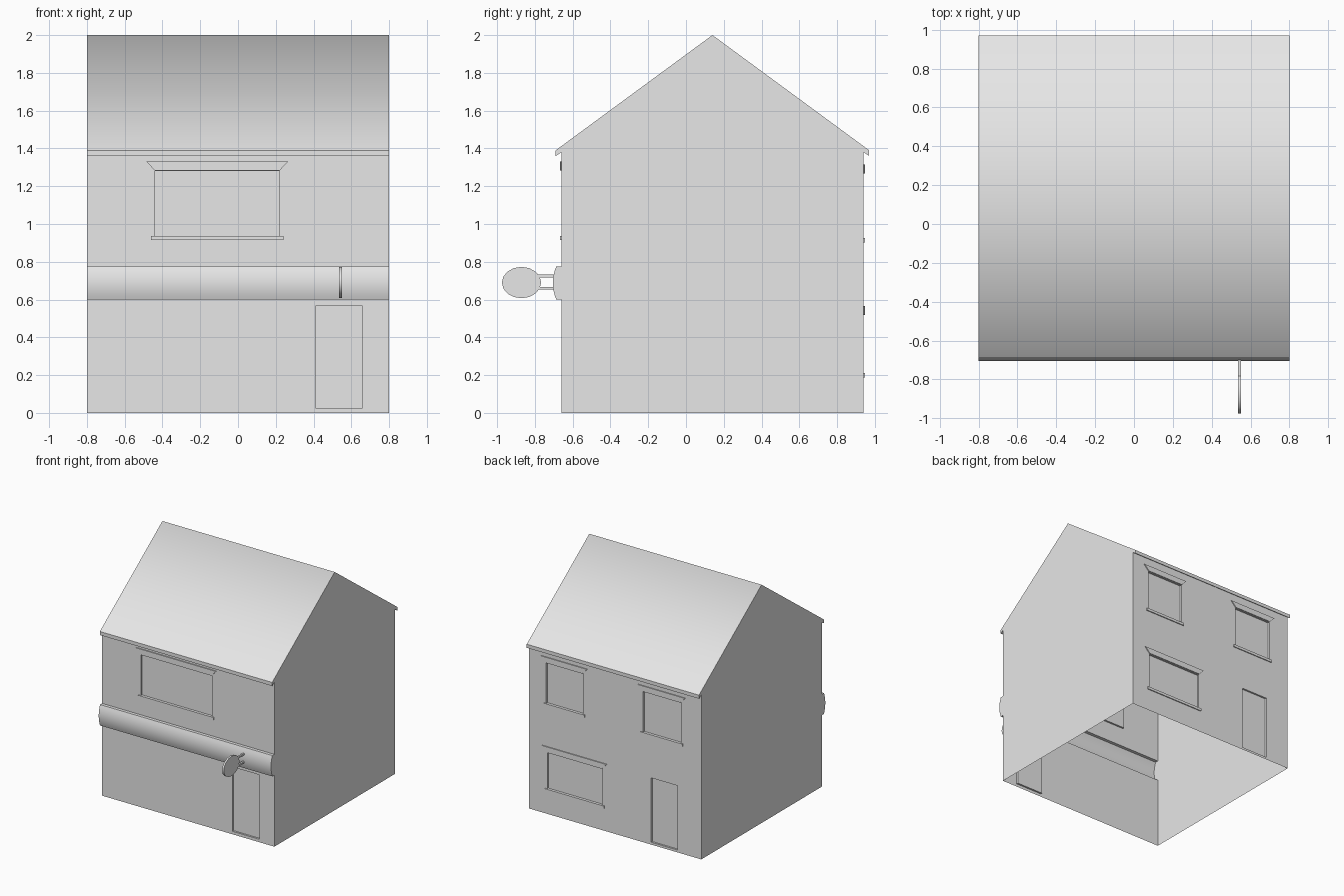
import bpy, bmesh, math
from mathutils import Vector

cube = bpy.data.objects.get("Cube")
if cube:
    bpy.data.objects.remove(cube, do_unlink=True)

GREY = (0.8, 0.8, 0.8, 1)
mat = bpy.data.materials.new("plain_grey")
mat.use_nodes = True
mat.diffuse_color = GREY
bsdf = next(n for n in mat.node_tree.nodes if n.type == 'BSDF_PRINCIPLED')
bsdf.inputs["Base Color"].default_value = GREY

HALF = 0.8                      # half width of the house
FRONT, BACK = -0.66, 0.94       # wall planes
RIDGE = (0.14, 2.0)
EAVE_TOP, EAVE_LOW, WALL_TOP = 1.39, 1.36, 1.38
OVERHANG = 0.03
BAND_LOW, BAND_TOP = 0.6, 0.775
RECESS = 0.015


def face(bm, pts, facing):
    """Add a face whose normal points along the facing direction."""
    f = bm.faces.new([bm.verts.new(p) for p in pts])
    f.normal_update()
    if f.normal.dot(Vector(facing)) < 0:
        f.normal_flip()
    return f


def finish(bm, name, smooth=False):
    bmesh.ops.remove_doubles(bm, verts=bm.verts[:], dist=0.0005)
    for f in bm.faces:
        f.smooth = smooth
    mesh = bpy.data.meshes.new(name)
    bm.to_mesh(mesh)
    bm.free()
    mesh.materials.append(mat)
    ob = bpy.data.objects.new(name, mesh)
    bpy.context.collection.objects.link(ob)
    return ob


def box(name, x0, x1, y0, y1, z0, z1, flare=0.0):
    """Box whose top edge may be wider than its bottom edge."""
    bm = bmesh.new()
    bmesh.ops.create_cube(bm, size=1)
    for v in bm.verts:
        top = v.co.z > 0
        side = flare if top else 0
        v.co = (x1 + side if v.co.x > 0 else x0 - side,
                y1 if v.co.y > 0 else y0, z1 if top else z0)
    return finish(bm, name)


def wall(name, y, out, openings, gaps=()):
    """Wall sheet with recessed rectangular panels; gaps are left open."""
    bm = bmesh.new()
    holes = list(openings) + list(gaps)
    xs = sorted({-HALF, HALF} | {v for o in holes for v in o[:2]})
    zs = sorted({0, WALL_TOP} | {v for o in holes for v in o[2:]})
    for a, b in zip(xs, xs[1:]):
        for c, d in zip(zs, zs[1:]):
            mx, mz = (a + b) / 2, (c + d) / 2
            if not any(o[0] < mx < o[1] and o[2] < mz < o[3] for o in holes):
                face(bm, [(a, y, c), (b, y, c), (b, y, d), (a, y, d)], (0, out, 0))
    for a, b, c, d in openings:
        yi = y - out * RECESS
        corners = [(a, c), (b, c), (b, d), (a, d)]
        face(bm, [(x, yi, z) for x, z in corners], (0, out, 0))
        for i, (x, z) in enumerate(corners):
            x2, z2 = corners[(i + 1) % 4]
            inward = ((a + b) - (x + x2), 0, (c + d) - (z + z2))
            face(bm, [(x, y, z), (x2, y, z2), (x2, yi, z2), (x, yi, z)], inward)
    return finish(bm, name)


def trim(name, opening, y, out):
    """Flared lintel above and thin sill below a window."""
    a, b, c, d = opening
    y0, y1 = sorted((y, y + out * 0.008))
    box(name + "_lintel", a, b, y0, y1, d + 0.003, d + 0.05, flare=0.045)
    box(name + "_sill", a - 0.02, b + 0.02, y0, y1, c - 0.022, c)


# Walls with recessed windows and doors
front_window = (-0.44, 0.22, 0.937, 1.28)
front_door = (0.41, 0.66, 0.025, 0.565)
back_windows = {
    "back_upper_left_window": (0.30, 0.64, 0.925, 1.265),
    "back_upper_right_window": (-0.61, -0.26, 0.925, 1.265),
    "back_lower_window": (0.12, 0.63, 0.21, 0.515),
}
back_door = (-0.58, -0.335, 0.02, 0.56)
wall("front_wall", FRONT, -1, [front_window, front_door],
     gaps=[(-HALF, HALF, BAND_LOW, BAND_TOP)])
wall("back_wall", BACK, 1, list(back_windows.values()) + [back_door])
trim("front_window", front_window, FRONT, -1)
for name, opening in back_windows.items():
    trim(name, opening, BACK, 1)

# Gable walls, reaching out to the eaves
ef, eb = FRONT - OVERHANG, BACK + OVERHANG
gable = [(FRONT, 0), (BACK, 0), (BACK, WALL_TOP), (eb, EAVE_LOW), (eb, EAVE_TOP),
         RIDGE, (ef, EAVE_TOP), (ef, EAVE_LOW), (FRONT, WALL_TOP)]
bm = bmesh.new()
for s in (-1, 1):
    face(bm, [(s * HALF, y, z) for y, z in gable], (s, 0, 0))
finish(bm, "gable_walls")


def strip(bm, p, q, facing):
    """Quad spanning the house width between two (y, z) points."""
    face(bm, [(-HALF, *p), (HALF, *p), (HALF, *q), (-HALF, *q)], facing)


# Roof slopes, shaded smoothly over the ridge
bm = bmesh.new()
for y in (ef, eb):
    strip(bm, (y, EAVE_TOP), RIDGE, (0, 0, 1))
finish(bm, "roof", smooth=True)

# Eave boards and soffits
bm = bmesh.new()
for y, w, s in ((ef, FRONT, -1), (eb, BACK, 1)):
    strip(bm, (y, EAVE_TOP), (y, EAVE_LOW), (0, s, 0))
    strip(bm, (y, EAVE_LOW), (w, WALL_TOP), (0, 0, -1))
finish(bm, "eaves")

# Bulging shop fascia across the front
N = 8
mid, half = (BAND_LOW + BAND_TOP) / 2, (BAND_TOP - BAND_LOW) / 2
bulge = []
for i in range(N + 1):
    t = -1 + 2 * i / N
    bulge.append((FRONT - 0.027 - 0.018 * (1 - t * t), mid + half * t))
bm = bmesh.new()
for p, q in zip(bulge, bulge[1:]):
    strip(bm, p, q, (0, -1, 0))
finish(bm, "fascia_front", smooth=True)
bm = bmesh.new()
for p, s in ((bulge[0], -1), (bulge[-1], 1)):
    strip(bm, p, (FRONT, p[1]), (0, 0, s))
outline = [(FRONT, BAND_LOW)] + bulge + [(FRONT, BAND_TOP)]
for s in (-1, 1):
    face(bm, [(s * HALF, y, z) for y, z in outline], (s, 0, 0))
finish(bm, "fascia_ends")

# Oval hanging sign on two brackets
SIGN_X, SIGN_Y, SIGN_Z = 0.543, -0.871, 0.69
bm = bmesh.new()
bmesh.ops.create_cone(bm, cap_ends=True, segments=16, radius1=1, radius2=1, depth=1)
for v in bm.verts:
    x, y, z = v.co
    v.co = (SIGN_X + z * 0.015, SIGN_Y + x * 0.104, SIGN_Z + y * 0.083)
sign = finish(bm, "hanging_sign")
bpy.context.view_layer.objects.active = sign
sign.select_set(True)
bpy.ops.object.shade_smooth_by_angle(angle=math.radians(40))
for name, z in (("upper_bracket", 0.725), ("lower_bracket", 0.659)):
    box(name, SIGN_X - 0.007, SIGN_X + 0.007, -0.79, -0.69, z - 0.007, z + 0.007)
